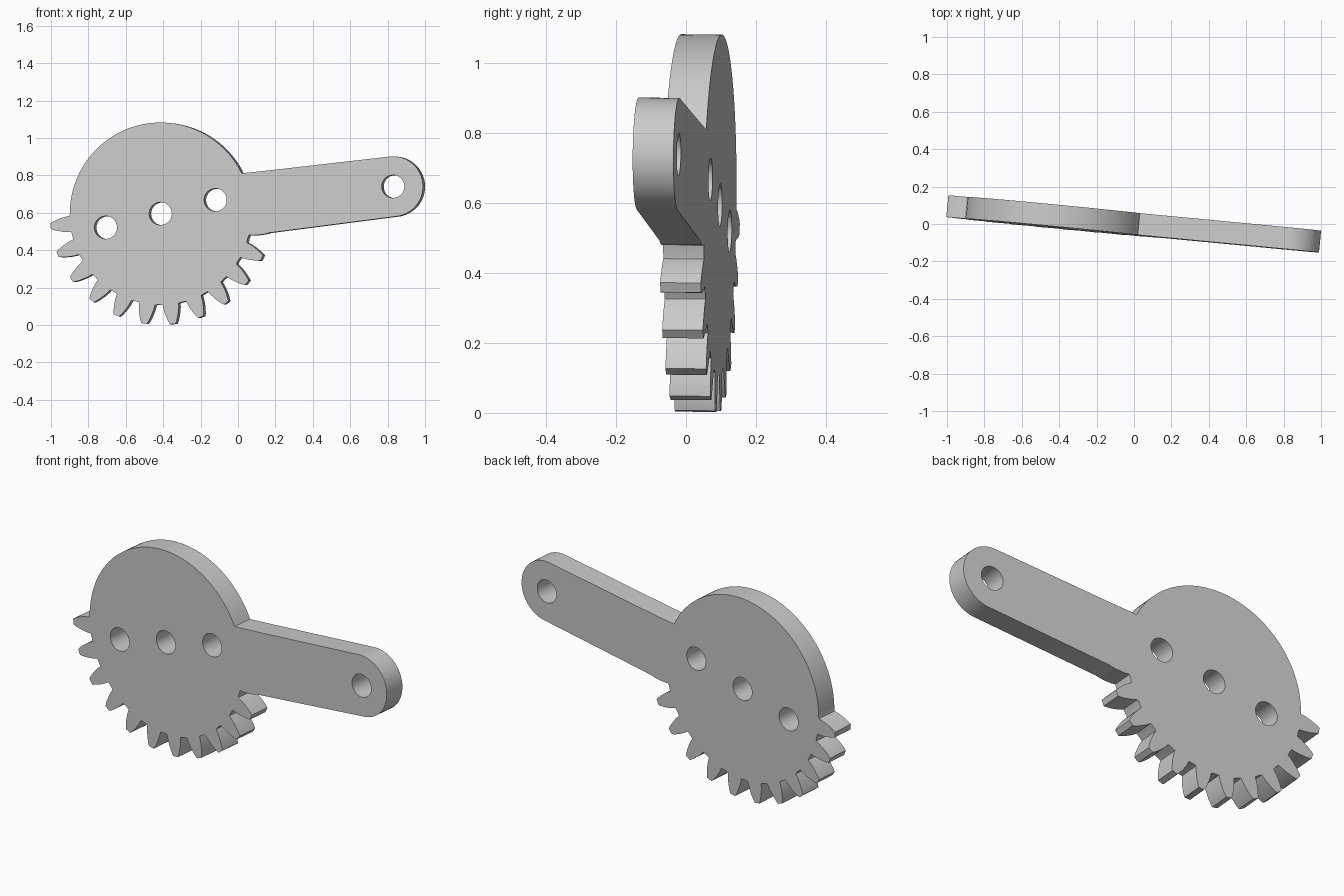
import bpy
from math import sin, cos, radians

cube = bpy.data.objects.get("Cube")
if cube:
    bpy.data.objects.remove(cube)

THICKNESS = 0.117
ROOT_R = 0.487
PITCH = 15
FIRST_TOOTH = 186.5
TOOTH_COUNT = 12
ARM_END = (1.249, 0.145)
ARM_R = 0.161
HOLE_R = 0.061
# half flank of a tooth: (radius, half width)
FLANK = [(ROOT_R, 0.043), (0.51, 0.041), (0.535, 0.036),
         (0.56, 0.029), (0.58, 0.022), (0.594, 0.015)]


def polar(r, deg, centre=(0, 0)):
    a = radians(deg)
    return (centre[0] + r * cos(a), centre[1] + r * sin(a))


def arc(r, start, end, steps, centre=(0, 0)):
    return [polar(r, start + (end - start) * i / steps, centre) for i in range(steps + 1)]


def flank(angle, side):
    a = radians(angle)
    return [(r * cos(a) - side * w * sin(a), r * sin(a) + side * w * cos(a)) for r, w in FLANK]


# Outline: plain rim, toothed rim, then the lever arm
outline = arc(ROOT_R, 26.3, FIRST_TOOTH - 6, 56)
for i in range(TOOTH_COUNT):
    angle = FIRST_TOOTH + i * PITCH
    outline += flank(angle, -1)
    if i < TOOTH_COUNT - 1:
        outline += flank(angle, 1)[::-1]
        outline.append(polar(ROOT_R, angle + PITCH / 2))
outline += arc(ARM_R, -83.4, 96.6, 32, ARM_END)
outline.append((0.60, 0.233))

# Round holes: three through the disc, one in the arm end
holes = [(-0.294, -0.074), (0, 0), (0.295, 0.073), ARM_END]
loops = [outline] + [arc(HOLE_R, 0, 360, 40, c)[:-1] for c in holes]

curve = bpy.data.curves.new("gear_lever", "CURVE")
curve.dimensions = "2D"
curve.fill_mode = "BOTH"
curve.extrude = THICKNESS / 2
for loop in loops:
    spline = curve.splines.new("POLY")
    spline.points.add(len(loop) - 1)
    for point, (x, y) in zip(spline.points, loop):
        point.co = (x, y, 0, 1)
    spline.use_cyclic_u = True

lever = bpy.data.objects.new("gear_lever", curve)
bpy.context.collection.objects.link(lever)
lever.location = (-0.409, 0.0394, 0.595)
lever.rotation_euler = (radians(89.4), 0, radians(-5.5))

# Turn the filled profile into a welded mesh
bpy.ops.object.select_all(action="DESELECT")
lever.select_set(True)
bpy.context.view_layer.objects.active = lever
bpy.ops.object.convert(target="MESH")
lever = bpy.context.view_layer.objects.active
bpy.ops.object.mode_set(mode="EDIT")
bpy.ops.mesh.select_all(action="SELECT")
bpy.ops.mesh.remove_doubles(threshold=0.0001)
bpy.ops.mesh.normals_make_consistent(inside=False)
bpy.ops.object.mode_set(mode="OBJECT")
bpy.ops.object.shade_smooth_by_angle(angle=radians(25))

# Plain grey finish
grey = bpy.data.materials.new("grey")
grey.use_nodes = True
colour = (0.6, 0.6, 0.6, 1)
grey.diffuse_color = colour
grey.node_tree.nodes["Principled BSDF"].inputs["Base Color"].default_value = colour
lever.data.materials.clear()
lever.data.materials.append(grey)
